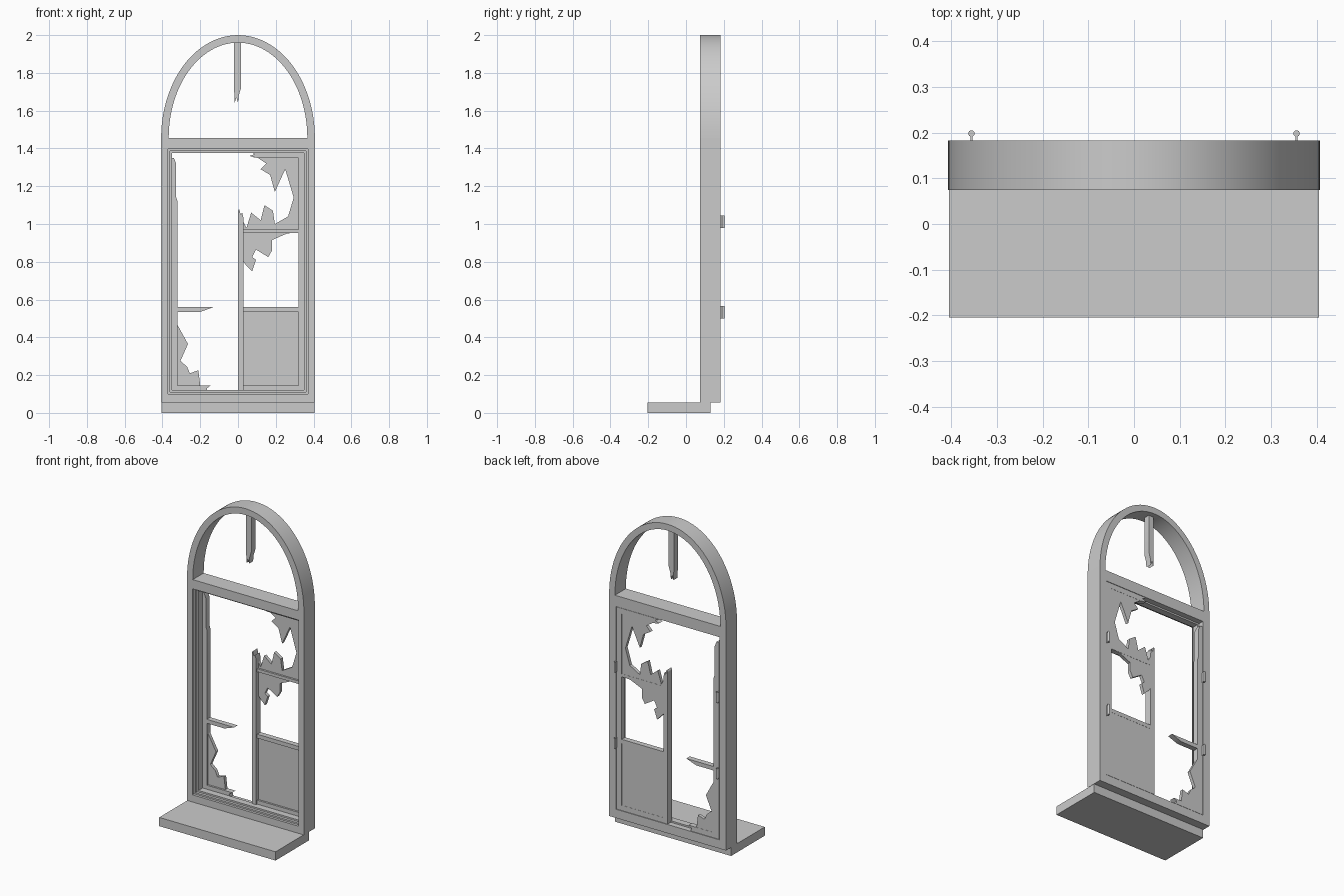
import bpy, bmesh, math

cube = bpy.data.objects.get("Cube")
if cube:
    bpy.data.objects.remove(cube, do_unlink=True)

GREY = (0.6, 0.6, 0.6, 1)
mat = bpy.data.materials.new("plain grey")
mat.use_nodes = True
mat.diffuse_color = GREY
mat.node_tree.nodes["Principled BSDF"].inputs["Base Color"].default_value = GREY


def finish(name, bm):
    """Turn a bmesh into a grey object with sharp edges kept."""
    bmesh.ops.recalc_face_normals(bm, faces=bm.faces[:])
    mesh = bpy.data.meshes.new(name)
    bm.to_mesh(mesh)
    bm.free()
    mesh.materials.append(mat)
    obj = bpy.data.objects.new(name, mesh)
    bpy.context.collection.objects.link(obj)
    bpy.ops.object.select_all(action="DESELECT")
    obj.select_set(True)
    bpy.context.view_layer.objects.active = obj
    bpy.ops.object.shade_smooth_by_angle(angle=math.radians(30))
    return obj


def extrude_depth(bm, depth):
    result = bmesh.ops.extrude_face_region(bm, geom=bm.faces[:])
    moved = [v for v in result["geom"] if isinstance(v, bmesh.types.BMVert)]
    bmesh.ops.translate(bm, verts=moved, vec=(0, depth, 0))


def prism(name, outline, front, back):
    """Extrude an (x, z) outline from front to back."""
    bm = bmesh.new()
    bm.faces.new([bm.verts.new((x, front, z)) for x, z in outline])
    extrude_depth(bm, back - front)
    return finish(name, bm)


def band(name, outer, inner, front, back, closed):
    """Extrude the strip between two matching (x, z) outlines."""
    bm = bmesh.new()
    out = [bm.verts.new((x, front, z)) for x, z in outer]
    inn = [bm.verts.new((x, front, z)) for x, z in inner]
    count = len(out)
    for i in range(count if closed else count - 1):
        j = (i + 1) % count
        bm.faces.new((out[i], out[j], inn[j], inn[i]))
    extrude_depth(bm, back - front)
    return finish(name, bm)


def rect(left, right, low, high):
    return [(left, low), (right, low), (right, high), (left, high)]


def arch(half_width, height, base, steps=48):
    angles = [math.pi * i / steps for i in range(steps + 1)]
    return [(half_width * math.cos(a), base + height * math.sin(a)) for a in angles]


FRONT, BACK = 0.074, 0.183
SASH_FRONT, SASH_BACK = 0.148, 0.182
SPRING = 1.455

# Sill and outer frame
prism("sill", rect(-0.405, 0.405, 0, 0.055), -0.205, 0.13)
opening = rect(-0.37, 0.37, 0.10, 1.397)
step = rect(-0.36, 0.36, 0.11, 1.386)
clear = rect(-0.35, 0.35, 0.12, 1.376)
band("window_frame", rect(-0.407, 0.407, 0.055, SPRING), opening, FRONT, BACK, True)
band("frame_step", opening, step, 0.09, BACK, True)
band("frame_stop", step, clear, 0.107, SASH_FRONT, True)
band("frame_arch", arch(0.407, 0.545, SPRING), arch(0.367, 0.505, SPRING), FRONT, BACK, False)

# Snapped bar hanging in the arch
prism("arch_bar", [(-0.02, 1.97), (0.016, 1.97), (0.016, 1.72), (0.004, 1.68), (0, 1.64),
                   (-0.008, 1.67), (-0.018, 1.64), (-0.02, 1.7)], 0.11, 0.15)

# Right-hand half of the front view: mostly intact sash
for name, outline in {
    "left_sash_stile": rect(0.32, 0.358, 0.112, 1.384),
    "left_sash_bottom_rail": rect(0.03, 0.32, 0.112, 0.145),
    "left_sash_middle_rail": rect(0.03, 0.32, 0.535, 0.56),
    "left_sash_glazing_bar": rect(0.03, 0.32, 0.953, 0.972),
    "left_sash_top_rail": [(0.32, 1.384), (0.06, 1.384), (0.09, 1.37),
                           (0.06, 1.36), (0.1, 1.35), (0.32, 1.35)],
}.items():
    prism(name, outline, SASH_FRONT, SASH_BACK)
prism("meeting_stile", [(0, 0.112), (0.03, 0.112), (0.03, 1.03), (0.022, 1.06),
                        (0.014, 1.05), (0.006, 1.08), (0, 1.07)], 0.138, BACK)
prism("lower_panel", rect(0.03, 0.32, 0.145, 0.54), 0.16, 0.181)
prism("broken_pane", [
    (0.07, 1.355), (0.32, 1.36), (0.32, 0.955), (0.26, 0.95), (0.18, 0.915), (0.18, 0.86),
    (0.16, 0.825), (0.095, 0.865), (0.075, 0.825), (0.095, 0.81), (0.075, 0.75),
    (0.04, 0.785), (0.03, 0.8), (0.03, 1.01), (0.045, 0.98), (0.07, 1.06), (0.12, 1.02),
    (0.14, 1.1), (0.185, 1.07), (0.195, 1), (0.265, 1.04), (0.295, 1.14), (0.25, 1.29),
    (0.195, 1.17), (0.17, 1.26), (0.12, 1.29), (0.15, 1.32), (0.105, 1.35)], 0.16, 0.181)

# Left-hand half of the front view: remains of the other sash
for name, outline in {
    "right_sash_stile": [(-0.358, 0.112), (-0.32, 0.112), (-0.32, 1.12), (-0.327, 1.14),
                         (-0.327, 1.32), (-0.34, 1.35), (-0.358, 1.35)],
    "right_sash_bottom_rail": [(-0.32, 0.112), (-0.16, 0.112), (-0.165, 0.13),
                               (-0.145, 0.145), (-0.32, 0.145)],
    "right_sash_middle_rail": [(-0.32, 0.535), (-0.2, 0.535), (-0.17, 0.545),
                               (-0.13, 0.56), (-0.32, 0.56)],
}.items():
    prism(name, outline, SASH_FRONT, SASH_BACK)
prism("broken_panel", [(-0.32, 0.145), (-0.32, 0.465), (-0.265, 0.365), (-0.305, 0.275),
                       (-0.27, 0.245), (-0.255, 0.21), (-0.21, 0.225), (-0.2, 0.145)], 0.16, 0.181)

# Hinges on the back: thin leaf and round knuckle
for side, sign in (("left", 1), ("right", -1)):
    for level, z in (("upper", 1.012), ("lower", 0.532)):
        x = 0.356 * sign
        prism(f"{side}_{level}_hinge_leaf", rect(x - 0.002, x + 0.002, z - 0.033, z + 0.033),
              0.17, 0.198)
        bm = bmesh.new()
        bmesh.ops.create_cone(bm, cap_ends=True, segments=16, radius1=0.007,
                              radius2=0.007, depth=0.066)
        bmesh.ops.translate(bm, verts=bm.verts[:], vec=(x, 0.198, z))
        finish(f"{side}_{level}_hinge_knuckle", bm)
